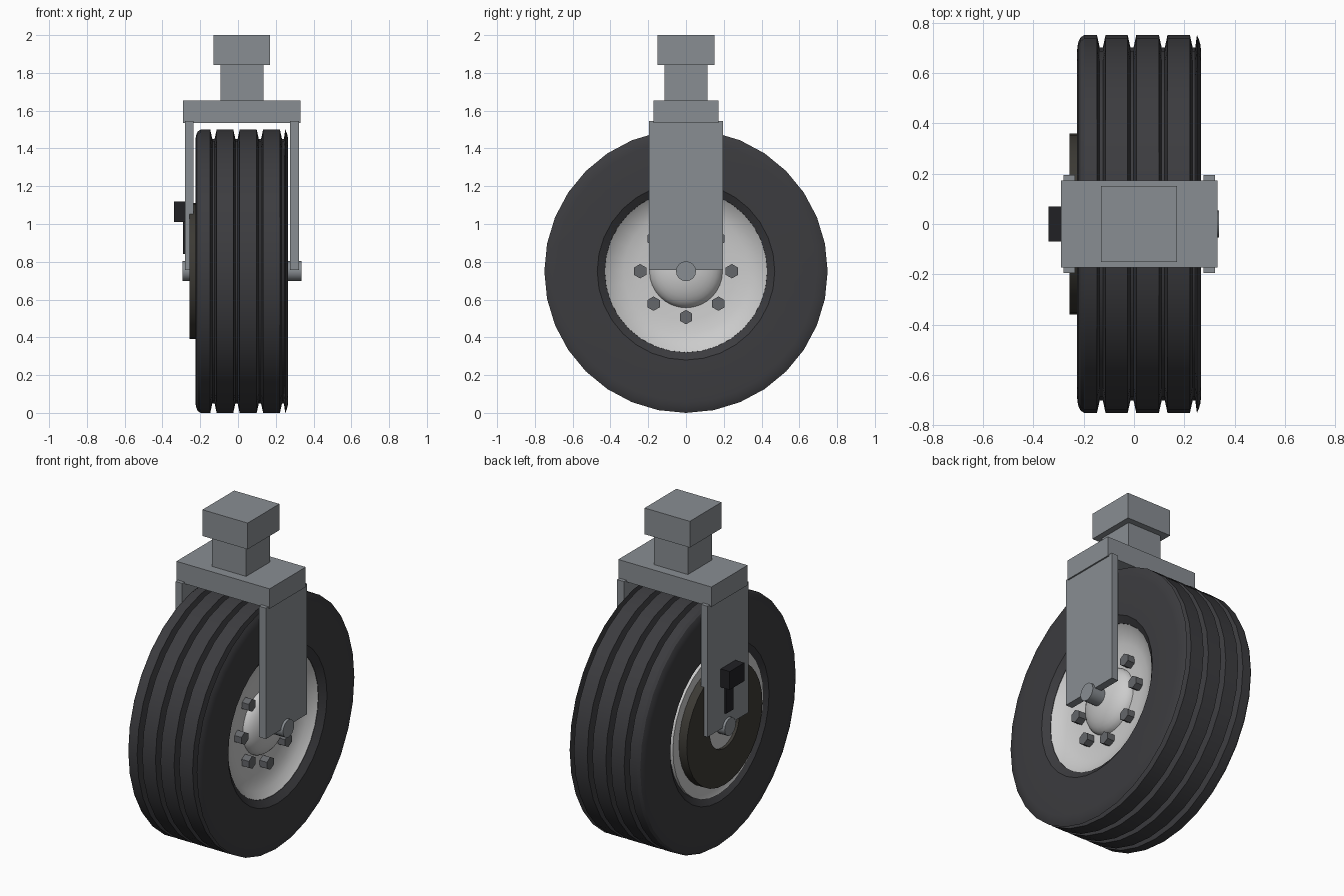
import bpy, bmesh, math
from mathutils import Matrix, Vector

if "Cube" in bpy.data.objects:
    bpy.data.objects.remove(bpy.data.objects["Cube"])

AXLE_Z = 0.75


def material(name, rgb):
    m = bpy.data.materials.new(name)
    m.diffuse_color = (*rgb, 1)
    m.use_nodes = True
    m.node_tree.nodes["Principled BSDF"].inputs["Base Color"].default_value = m.diffuse_color
    return m


STEEL = material("fork_steel", (0.25, 0.27, 0.29))
SILVER = material("rim_silver", (0.62, 0.62, 0.65))
RUBBER = material("rubber", (0.045, 0.045, 0.05))
DARK = material("nut_grey", (0.13, 0.135, 0.145))
IRON = material("disc_iron", (0.045, 0.042, 0.035))
BLACK = material("black", (0.015, 0.015, 0.018))


def finish(bm, name, mat, smooth=True):
    bmesh.ops.recalc_face_normals(bm, faces=bm.faces)
    me = bpy.data.meshes.new(name)
    bm.to_mesh(me)
    bm.free()
    ob = bpy.data.objects.new(name, me)
    bpy.context.collection.objects.link(ob)
    me.materials.append(mat)
    if smooth:
        bpy.ops.object.select_all(action='DESELECT')
        ob.select_set(True)
        bpy.context.view_layer.objects.active = ob
        bpy.ops.object.shade_smooth_by_angle(angle=math.radians(30))
    return ob


def box(name, x, y, z, mat=STEEL):
    """Box from (min, max) x and z ranges and a half depth y."""
    bm = bmesh.new()
    bmesh.ops.create_cube(bm, size=1)
    bmesh.ops.scale(bm, vec=(x[1] - x[0], 2 * y, z[1] - z[0]), verts=bm.verts)
    bmesh.ops.translate(bm, vec=((x[0] + x[1]) / 2, 0, (z[0] + z[1]) / 2), verts=bm.verts)
    return finish(bm, name, mat, False)


def lathe(name, profile, mat, steps=32, closed=True):
    """Revolve (x, radius) points about the wheel axle."""
    bm = bmesh.new()
    vs = [bm.verts.new((x, 0, AXLE_Z + r)) for x, r in profile]
    es = [bm.edges.new(p) for p in zip(vs, vs[1:])]
    if closed:
        es.append(bm.edges.new((vs[-1], vs[0])))
    bmesh.ops.spin(bm, geom=vs + es, cent=(0, 0, AXLE_Z), axis=(1, 0, 0),
                   angle=2 * math.pi, steps=steps)
    bmesh.ops.remove_doubles(bm, verts=bm.verts, dist=1e-4)
    return finish(bm, name, mat)


# Tyre: rounded shoulders with four tread grooves
tread = [(-0.226, 0.69), (-0.222, 0.72), (-0.213, 0.74), (-0.198, 0.75)]
for g in (-0.13, -0.008, 0.116):
    tread += [(g - 0.017, 0.75), (g - 0.006, 0.70), (g + 0.006, 0.70), (g + 0.017, 0.75)]
tread += [(0.222, 0.75), (0.233, 0.70), (0.243, 0.70), (0.25, 0.75),
          (0.257, 0.735), (0.263, 0.715), (0.266, 0.69)]
lathe("tyre", tread + [(0.264, 0.47), (0.235, 0.43), (0.2, 0.42),
                       (-0.16, 0.42), (-0.195, 0.43), (-0.224, 0.47)], RUBBER)

# Rim with dished front face and flat back
lathe("rim", [(0.235, 0.432), (0.20, 0.39), (0.18, 0.33), (0.168, 0.26), (0.165, 0),
              (-0.205, 0), (-0.205, 0.40), (-0.215, 0.432)], SILVER, closed=True)

# Domed hub cap and rear hub
dome = [(0.16 + 0.095 * math.sin(a), 0.195 * math.cos(a))
        for a in (i * math.pi / 16 for i in range(9))]
lathe("hub_dome", dome, SILVER, closed=False)
lathe("rear_hub", [(-0.24, 0), (-0.24, 0.145), (-0.2, 0.145), (-0.2, 0)], SILVER, closed=False)

# Wheel nuts in a ring of eight
bm = bmesh.new()
for i in range(8):
    a = i * math.pi / 4
    pos = Vector((0.188, 0.243 * math.cos(a), AXLE_Z + 0.243 * math.sin(a)))
    turn = Matrix.Rotation(math.pi / 2, 4, 'X') @ Matrix.Rotation(math.pi / 2, 4, 'Y')
    bmesh.ops.create_cone(bm, cap_ends=True, segments=6, radius1=0.038, radius2=0.038,
                          depth=0.055, matrix=Matrix.Translation(pos) @ turn)
finish(bm, "wheel_nuts", DARK, False)

# Axle through both legs
lathe("axle", [(-0.295, 0), (-0.295, 0.053), (0.337, 0.053), (0.337, 0)], STEEL, 16, False)

# Brake disc and caliper
lathe("brake_disc", [(-0.257, 0.14), (-0.257, 0.36), (-0.2, 0.36), (-0.2, 0.14)], IRON)
box("caliper", (-0.34, -0.275), 0.07, (1.01, 1.12), BLACK)
box("caliper_arm", (-0.292, -0.23), 0.035, (0.84, 1.02), BLACK)

# Fork: legs, crown, steering neck and cap
for side, x in (("left", (-0.28, -0.235)), ("right", (0.276, 0.322))):
    box(side + "_fork_leg", x, 0.195, (0.757, 1.545))
box("fork_crown", (-0.29, 0.331), 0.172, (1.535, 1.655))
box("steering_neck", (-0.092, 0.134), 0.114, (1.65, 1.845))
box("steering_cap", (-0.131, 0.17), 0.151, (1.842, 2.0))
